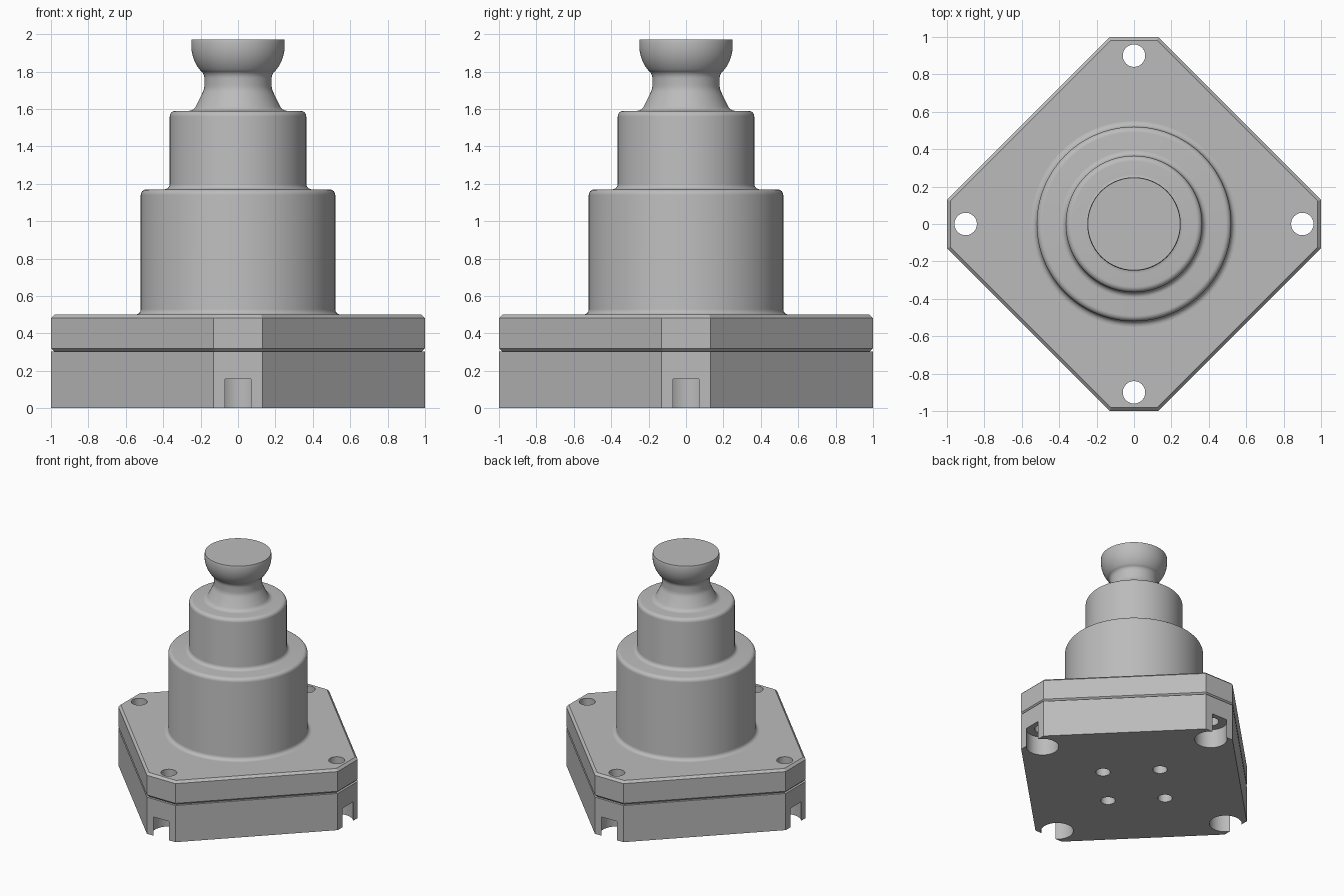
import bpy, bmesh, math

if "Cube" in bpy.data.objects:
    bpy.data.objects.remove(bpy.data.objects["Cube"], do_unlink=True)

grey = bpy.data.materials.new("plain_grey")
grey.use_nodes = True
GREY = (0.5, 0.5, 0.5, 1)
grey.diffuse_color = GREY
grey.node_tree.nodes["Principled BSDF"].inputs["Base Color"].default_value = GREY


def make_object(name, bm):
    bmesh.ops.recalc_face_normals(bm, faces=bm.faces)
    mesh = bpy.data.meshes.new(name)
    bm.to_mesh(mesh)
    bm.free()
    mesh.materials.append(grey)
    ob = bpy.data.objects.new(name, mesh)
    bpy.context.collection.objects.link(ob)
    return ob


def smooth(ob):
    bpy.ops.object.select_all(action='DESELECT')
    ob.select_set(True)
    bpy.context.view_layer.objects.active = ob
    bpy.ops.object.shade_smooth_by_angle(angle=math.radians(30))


def slab(name, z0, z1, chamfer=0.0):
    """Diamond plate with cut corners, optionally chamfered at top and bottom."""
    levels = [(z0, 0), (z1, 0)]
    if chamfer:
        levels = [(z0, chamfer), (z0 + chamfer, 0), (z1 - chamfer, 0), (z1, chamfer)]
    bm = bmesh.new()
    rings = []
    for z, inset in levels:
        far = 1 - inset
        near = 0.13 - inset * (math.sqrt(2) - 1)
        ring = []
        for k in range(4):
            c, s = round(math.cos(k * math.pi / 2)), round(math.sin(k * math.pi / 2))
            for y in (-near, near):
                ring.append(bm.verts.new((c * far - s * y, s * far + c * y, z)))
        rings.append(ring)
    for a, b in zip(rings, rings[1:]):
        for i in range(8):
            j = (i + 1) % 8
            bm.faces.new((a[i], a[j], b[j], b[i]))
    bm.faces.new(rings[0])
    bm.faces.new(rings[-1])
    return make_object(name, bm)


def drill(ob, distance, radius, z0, z1):
    """Cut four round holes, one on each half axis."""
    bm = bmesh.new()
    for k in range(4):
        a = k * math.pi / 2
        made = bmesh.ops.create_cone(bm, cap_ends=True, segments=48, radius1=radius,
                                     radius2=radius, depth=z1 - z0)
        bmesh.ops.translate(bm, verts=made["verts"], vec=(
            distance * math.cos(a), distance * math.sin(a), (z0 + z1) / 2))
    cutter = make_object("hole_cutter", bm)
    cutter.hide_render = True
    mod = ob.modifiers.new("holes", 'BOOLEAN')
    mod.operation, mod.solver, mod.object = 'DIFFERENCE', 'EXACT', cutter
    bpy.context.view_layer.objects.active = ob
    bpy.ops.object.modifier_apply(modifier=mod.name)
    bpy.data.objects.remove(cutter, do_unlink=True)


def arc(r, z, radius, start, end, steps=6):
    """Profile points on an arc centred at (r, z), angles in degrees."""
    angles = [math.radians(start + (end - start) * i / steps) for i in range(steps + 1)]
    return [(r + radius * math.cos(a), z + radius * math.sin(a)) for a in angles]


def lathe(name, profile, segments=96):
    bm = bmesh.new()
    rings = []
    for r, z in profile:
        rings.append([bm.verts.new((r * math.cos(t), r * math.sin(t), z))
                      for t in (2 * math.pi * i / segments for i in range(segments))])
    for a, b in zip(rings, rings[1:]):
        for i in range(segments):
            j = (i + 1) % segments
            bm.faces.new((a[i], a[j], b[j], b[i]))
    bm.faces.new(rings[0])
    bm.faces.new(rings[-1])
    return make_object(name, bm)


# Lower block: screw holes, open counterbores at the corners, blind holes below
base = slab("base_block", 0, 0.302)
drill(base, 0.9, 0.06, -0.1, 0.5)
drill(base, 0.9, 0.122, -0.1, 0.155)
drill(base, 0.305, 0.055, -0.1, 0.2)
smooth(base)

# Chamfered flange with matching screw holes
flange = slab("flange_plate", 0.302, 0.5, 0.018)
drill(flange, 0.9, 0.06, 0.2, 0.7)
smooth(flange)

# Turned body: two stepped cylinders, then a waisted neck and a cupped knob
f = 0.03
profile = arc(0.52 + f, 0.5 + f, f, 270, 180)
profile += arc(0.52 - f, 1.17 - f, f, 0, 90)
profile += arc(0.365 + f, 1.17 + f, f, 270, 180)
profile += arc(0.365 - f, 1.59 - f, f, 0, 90)
profile += arc(0.265, 1.635, 0.045, 270, 208)
profile += arc(0.26, 1.725, 0.08, 210, 180, 4)
profile += arc(0.23, 1.765, 0.05, 180, 140, 4)
profile += arc(0.04, 1.94, 0.21, -42, 8, 10)
profile += [(0.247, 1.972)]
body = lathe("turned_body", profile)
smooth(body)
